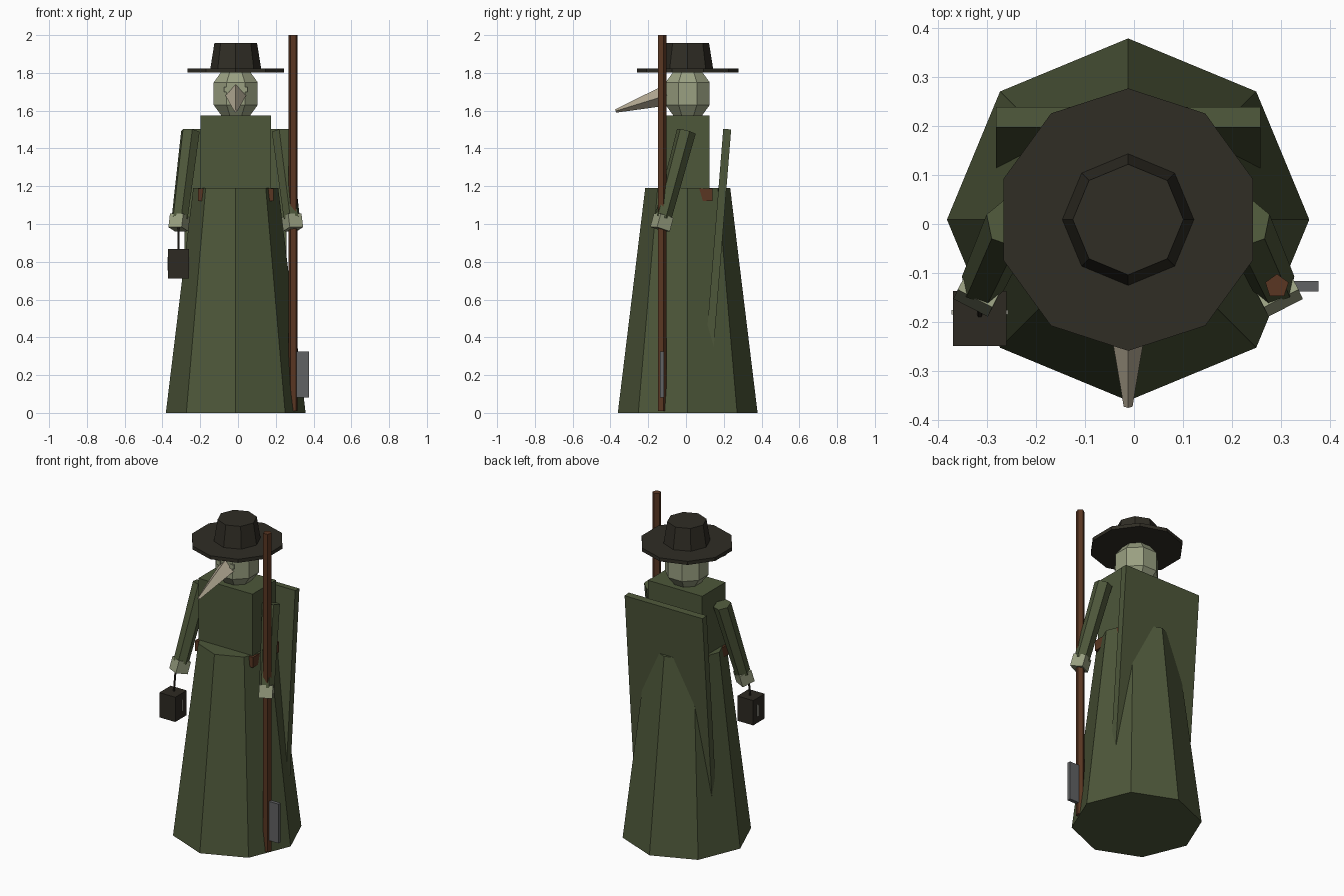
import bpy, bmesh, math
from mathutils import Vector, Matrix

if "Cube" in bpy.data.objects:
    bpy.data.objects.remove(bpy.data.objects["Cube"], do_unlink=True)

CX, CY = -0.012, 0.009  # body axis


def material(name, rgb):
    m = bpy.data.materials.new(name)
    m.use_nodes = True
    m.diffuse_color = (*rgb, 1)
    m.node_tree.nodes["Principled BSDF"].inputs["Base Color"].default_value = (*rgb, 1)
    return m


green = material("coat green", (0.075, 0.095, 0.042))
felt = material("dark felt", (0.029, 0.026, 0.018))
pale = material("pale mask", (0.32, 0.35, 0.22))
bone = material("beak bone", (0.43, 0.38, 0.28))
wood = material("brown wood", (0.10, 0.037, 0.016))
steel = material("grey steel", (0.12, 0.122, 0.126))
iron = material("lantern iron", (0.027, 0.023, 0.016))
glow = material("lantern glass", (0.5, 0.5, 0.42))


def finish(name, bm, mat):
    bmesh.ops.recalc_face_normals(bm, faces=bm.faces)
    mesh = bpy.data.meshes.new(name)
    bm.to_mesh(mesh)
    bm.free()
    mesh.materials.append(mat)
    ob = bpy.data.objects.new(name, mesh)
    bpy.context.collection.objects.link(ob)
    return ob


def tube(name, start, end, profile, sides, mat, spin=0.0):
    """Faceted solid along start-end; profile holds (fraction, radius)."""
    start, end = Vector(start), Vector(end)
    turn = Vector((0, 0, 1)).rotation_difference(end - start)
    bm = bmesh.new()
    rings = []
    for t, r in profile:
        ring = []
        for i in range(sides):
            a = spin + math.tau * i / sides
            off = turn @ Vector((r * math.sin(a), r * math.cos(a), 0))
            ring.append(bm.verts.new(start.lerp(end, t) + off))
        rings.append(ring)
    for a, b in zip(rings, rings[1:]):
        for i in range(sides):
            j = (i + 1) % sides
            bm.faces.new((a[i], a[j], b[j], b[i]))
    bm.faces.new(rings[0])
    bm.faces.new(rings[-1])
    return finish(name, bm, mat)


def box(name, center, size, mat, tilt=0.0):
    bm = bmesh.new()
    bmesh.ops.create_cube(bm, size=1, matrix=Matrix.Translation(center)
                          @ Matrix.Rotation(tilt, 4, 'X') @ Matrix.Diagonal((*size, 1)))
    return finish(name, bm, mat)


def axis(z):
    return (CX, CY, z)


# Robe, belt and torso
tube("robe_skirt", axis(0), axis(1.19), [(0, 0.37), (1, 0.225)], 8, green)
box("belt", axis(1.155), (0.40, 0.26, 0.065), wood)
box("torso", axis(1.38), (0.375, 0.232, 0.39), green)

# Cape leaning into the back of the skirt
box("cape", (CX, 0.17, 0.9), (0.54, 0.042, 1.208), green, tilt=-math.atan(0.08))

# Head, eyes and beak
tube("head", axis(1.565), axis(1.815),
     [(0, 0.075), (0.26, 0.126), (0.74, 0.126), (1, 0.075)], 8, pale, math.pi / 8)
for side, x in (("right", -0.047), ("left", 0.047)):
    box(side + "_eye", (CX + x, -0.109, 1.712), (0.03, 0.008, 0.026), pale)
tube("beak", (CX, -0.09, 1.685), (CX, -0.373, 1.598), [(0, 0.057), (1, 0.009)], 4, bone)

# Hat
tube("hat_brim", axis(1.802), axis(1.824), [(0, 0.268), (1, 0.268)], 10, felt)
tube("hat_crown", axis(1.82), axis(1.957), [(0, 0.135), (1, 0.113)], 8, felt)

# Arms and hands
for side, s in (("right", -1), ("left", 1)):
    shoulder = Vector((CX + s * 0.24, 0.002, 1.49))
    wrist = Vector((CX + s * 0.297, -0.122, 1.03))
    along = (wrist - shoulder).normalized()
    tube(side + "_arm", shoulder, wrist, [(0, 0.052), (1, 0.045)], 6, green)
    tube(side + "_hand", wrist - along * 0.015, wrist + along * 0.06,
         [(0, 0.056), (1, 0.056)], 4, pale, s * 0.4)

# Staff with a blade near its foot
tube("staff", (0.292, -0.127, 0.01), (0.292, -0.127, 2.0), [(0, 0.025), (1, 0.025)], 5, wood)
box("staff_blade", (0.344, -0.127, 0.203), (0.066, 0.022, 0.245), steel)

# Lantern hanging from the right hand
tube("lantern_hook", (-0.315, -0.185, 0.865), (-0.315, -0.165, 1.01),
     [(0, 0.006), (1, 0.006)], 5, iron)
box("lantern", (-0.315, -0.193, 0.79), (0.11, 0.113, 0.155), iron)
box("lantern_pane", (-0.315, -0.18, 0.79), (0.116, 0.009, 0.07), glow)
